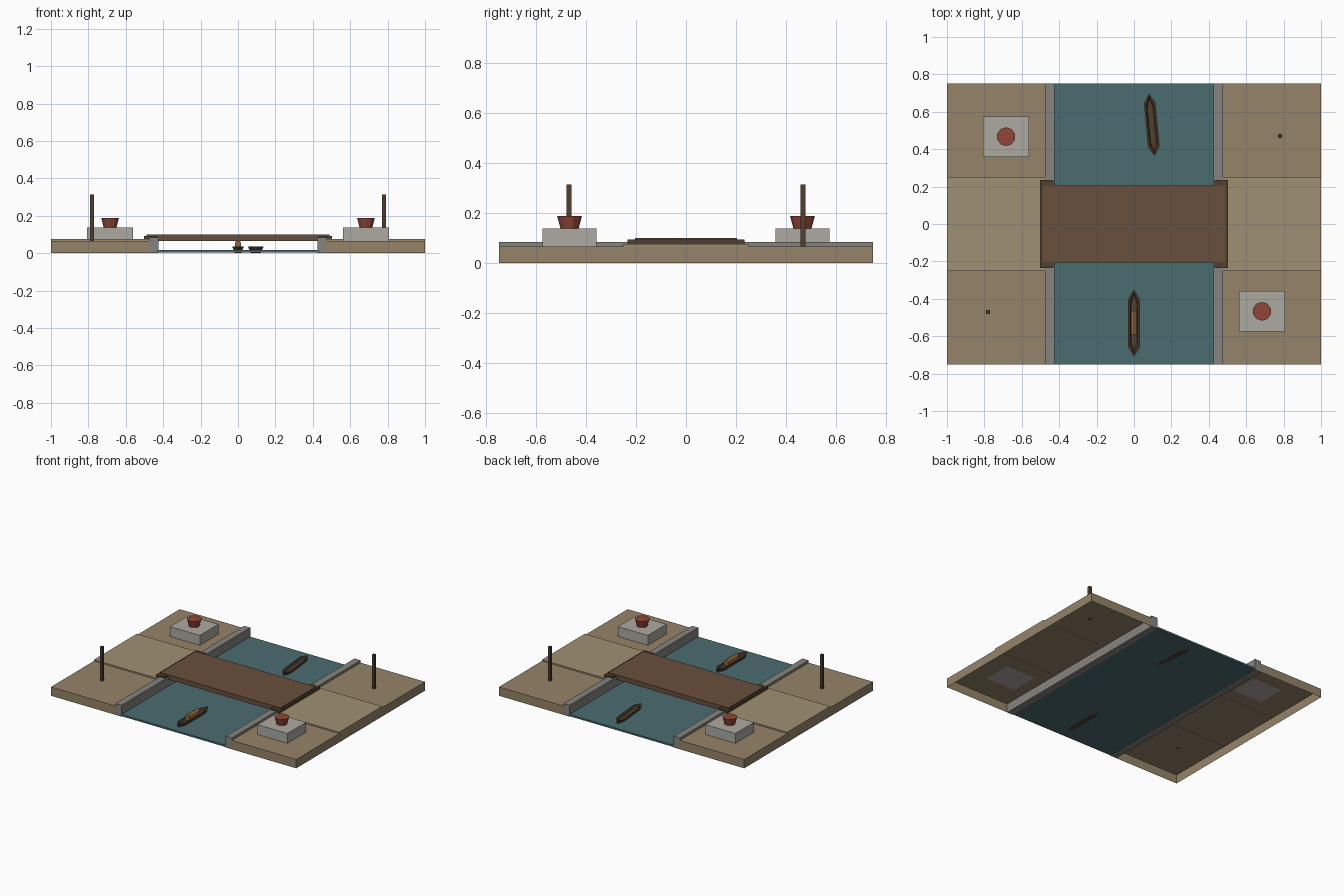
import bpy, bmesh, math
from mathutils import Matrix, Vector

if "Cube" in bpy.data.objects:
    bpy.data.objects.remove(bpy.data.objects["Cube"])

COLORS = {
    "earth": (.30, .23, .14), "road": (.35, .28, .17), "timber": (.14, .08, .045),
    "dark_timber": (.08, .05, .03), "water": (.07, .15, .16), "stone": (.24, .23, .21),
    "pale_stone": (.42, .40, .36), "red": (.28, .06, .04), "awning": (.30, .14, .05),
}
mats = {}
for key, c in COLORS.items():
    mats[key] = bpy.data.materials.new(key)
    mats[key].diffuse_color = (*c, 1)


def finish(bm, name, color):
    bmesh.ops.recalc_face_normals(bm, faces=bm.faces)
    me = bpy.data.meshes.new(name)
    bm.to_mesh(me)
    bm.free()
    me.materials.append(mats[color])
    ob = bpy.data.objects.new(name, me)
    bpy.context.collection.objects.link(ob)
    return ob


def box(name, x, y, z, color, open_bottom=False):
    bm = bmesh.new()
    lo, hi = zip(sorted(x), sorted(y), sorted(z))
    lo, hi = Vector(lo), Vector(hi)
    m = Matrix.Translation((lo + hi) / 2) @ Matrix.Diagonal((*(hi - lo), 1))
    bmesh.ops.create_cube(bm, size=1, matrix=m)
    bm.normal_update()
    ob_faces = [f for f in bm.faces if f.normal.z < -.5] if open_bottom else []
    bmesh.ops.recalc_face_normals(bm, faces=bm.faces)
    if ob_faces:
        bmesh.ops.delete(bm, geom=ob_faces, context='FACES_ONLY')
    return finish(bm, name, color)


def boat(name, loc, length, angle):
    # Pointed hull: stacked hexagonal outlines from keel to rim, then down inside
    bm = bmesh.new()
    rings = []
    for half_w, half_l, z in ((.018, .44, .002), (.031, .5, .036),
                              (.022, .465, .036), (.015, .43, .024)):
        h = half_l * length
        s = h - .05
        pts = ((0, -h), (half_w, -s), (half_w, s), (0, h), (-half_w, s), (-half_w, -s))
        rings.append([bm.verts.new((px, py, z)) for px, py in pts])
    for a, b in zip(rings, rings[1:]):
        for i in range(6):
            j = (i + 1) % 6
            bm.faces.new((a[i], a[j], b[j], b[i]))
    bm.faces.new(rings[0])
    bm.faces.new(rings[-1])
    ob = finish(bm, name, "dark_timber")
    ob.location = loc
    ob.rotation_euler.z = angle
    return ob


# River
box("water", (-.435, .435), (-.75, .75), (.003, .016), "water")

# Both banks; the second is the first turned half round
for side, s in (("east", 1), ("west", -1)):
    box(side + "_bank", (s * .47, s), (-.75, .75), (0, .065), "earth", True)
    box(side + "_road", (s * .47, s), (-.25, .25), (.064, .075), "road", True)
    box(side + "_river_wall", (s * .425, s * .475), (-.75, .75), (0, .083), "stone")
    box(side + "_end_beam", (s * .43, s * .503), (-.235, .235), (.073, .093), "dark_timber")

    # Plinth with flared drum
    cx, cy = s * .684, s * -.467
    box(side + "_plinth", (cx - .122, cx + .122), (cy - .108, cy + .108), (.064, .138),
        "pale_stone")
    bm = bmesh.new()
    bmesh.ops.create_cone(bm, cap_ends=True, segments=10, radius1=.036, radius2=.05,
                          depth=.052, matrix=Matrix.Translation((cx, cy, .163)))
    finish(bm, side + "_drum", "red")

    # Tall post on the opposite corner
    px, py = s * .78, s * .47
    box(side + "_post", (px - .01, px + .01), (py - .01, py + .01), (.064, .315),
        "dark_timber")

# Bridge
box("bridge_deck", (-.49, .49), (-.205, .205), (.066, .1), "timber")

# Boats
boat("front_boat", (0, -.53, 0), .36, 0)
boat("back_boat", (.095, .53, 0), .335, math.radians(5.4))

# Arched awning on the front boat
bm = bmesh.new()
arc = [(-.017, .024)] + [(.017 * math.cos(math.pi * (1 - i / 6)),
                          .048 + .02 * math.sin(math.pi * i / 6)) for i in range(7)] + [(.017, .024)]
ends = [[bm.verts.new((x, y, z)) for x, z in arc] for y in (-.59, -.465)]
for i in range(len(arc)):
    j = (i + 1) % len(arc)
    bm.faces.new((ends[0][i], ends[0][j], ends[1][j], ends[1][i]))
for e in ends:
    bm.faces.new(e)
finish(bm, "boat_awning", "awning")

for m in bpy.data.materials:
    if m.users and not m.is_grease_pencil:
        m.use_nodes = True
        m.node_tree.nodes["Principled BSDF"].inputs["Base Color"].default_value = m.diffuse_color
